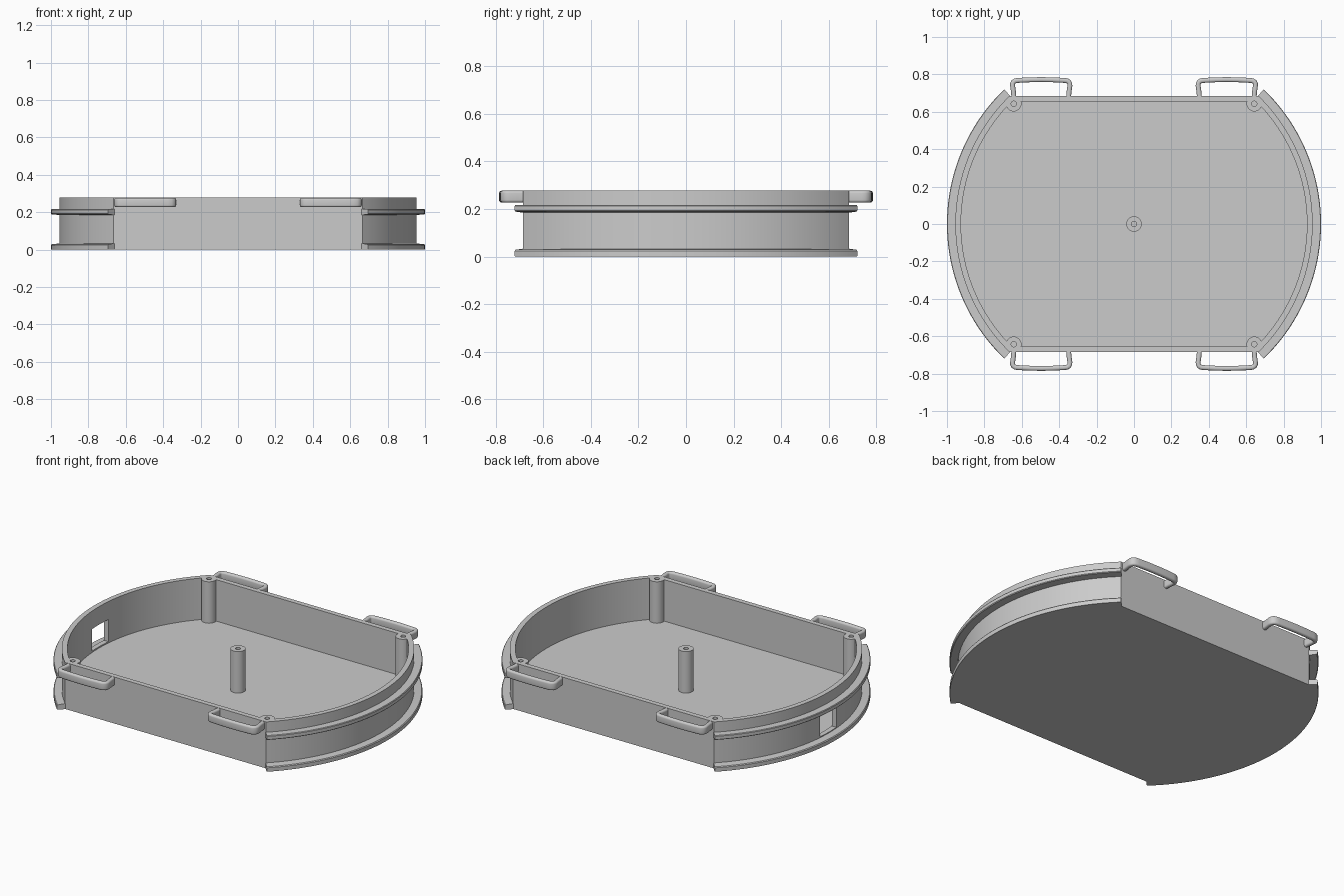
import bpy, bmesh
from math import sin, cos, asin, pi, radians

if "Cube" in bpy.data.objects:
    bpy.data.objects.remove(bpy.data.objects["Cube"])


def finish(name, bm):
    bmesh.ops.recalc_face_normals(bm, faces=bm.faces)
    mesh = bpy.data.meshes.new(name)
    bm.to_mesh(mesh)
    bm.free()
    ob = bpy.data.objects.new(name, mesh)
    bpy.context.collection.objects.link(ob)
    return ob


def smooth(ob, angle=30):
    bpy.ops.object.select_all(action='DESELECT')
    ob.select_set(True)
    bpy.context.view_layer.objects.active = ob
    bpy.ops.object.shade_smooth_by_angle(angle=radians(angle))


def prism(name, outline, z0, z1):
    bm = bmesh.new()
    face = bm.faces.new([bm.verts.new((x, y, z0)) for x, y in outline])
    top = bmesh.ops.extrude_face_region(bm, geom=[face])
    verts = [v for v in top['geom'] if isinstance(v, bmesh.types.BMVert)]
    bmesh.ops.translate(bm, verts=verts, vec=(0, 0, z1 - z0))
    return finish(name, bm)


def cylinder(name, x, y, r, z0, z1, n=32):
    pts = [(x + r * cos(2 * pi * i / n), y + r * sin(2 * pi * i / n)) for i in range(n)]
    return prism(name, pts, z0, z1)


def sweep(name, rings):
    # Skin a list of closed cross-sections and cap both ends
    bm = bmesh.new()
    loops = [[bm.verts.new(p) for p in ring] for ring in rings]
    n = len(loops[0])
    for a, b in zip(loops, loops[1:]):
        for i in range(n):
            j = (i + 1) % n
            bm.faces.new((a[i], a[j], b[j], b[i]))
    bm.faces.new(loops[0])
    bm.faces.new(loops[-1])
    return finish(name, bm)


def boolean(ob, tool, op):
    tool.hide_render = True
    mod = ob.modifiers.new(op, 'BOOLEAN')
    mod.object, mod.operation, mod.solver = tool, op, 'EXACT'
    bpy.context.view_layer.objects.active = ob
    bpy.ops.object.modifier_apply(modifier=mod.name)
    bpy.data.objects.remove(tool)


def flat_sided_disc(r, half_y, n=56):
    a = asin(half_y / r)
    arc = [-a + 2 * a * i / n for i in range(n + 1)]
    return [(r * cos(t + s), r * sin(t + s)) for s in (0, pi) for t in arc]


# Tray with hollow interior
HEIGHT, FLOOR = 0.278, 0.03
tray = prism("tray", flat_sided_disc(0.955, 0.685), 0, HEIGHT)
boolean(tray, prism("cavity", flat_sided_disc(0.925, 0.655), FLOOR, 0.4), 'DIFFERENCE')

# Corner screw posts, fused into the walls, and the centre post
spots = [(sx * 0.643, sy * 0.643) for sx in (-1, 1) for sy in (-1, 1)] + [(0, 0)]
for x, y in spots:
    boolean(tray, cylinder("post", x, y, 0.041, FLOOR - 0.01, HEIGHT), 'UNION')
for x, y in spots:
    boolean(tray, cylinder("screw_hole", x, y, 0.014, 0.1, 0.4, 20), 'DIFFERENCE')

# Cable window in the left wall
window = [(-1.1, -0.06), (-0.85, -0.06), (-0.85, 0.09), (-1.1, 0.09)]
boolean(tray, prism("window_cutter", window, 0.038, 0.17), 'DIFFERENCE')
smooth(tray)

# Curved flanges round both ends
lower = [(0.945, 0), (0.998, 0), (1.0, 0.003), (1.0, 0.024), (0.996, 0.029), (0.945, 0.034)]
upper = [(0.945, 0.184), (0.996, 0.189), (1.0, 0.193), (1.0, 0.212), (0.997, 0.216), (0.945, 0.216)]
for side, turn in (("right", 0), ("left", pi)):
    for level, profile in (("lower", lower), ("upper", upper)):
        angles = [turn + radians(-46 + 92 * i / 56) for i in range(57)]
        smooth(sweep(f"{level}_flange_{side}",
                     [[(r * cos(t), r * sin(t), z) for r, z in profile] for t in angles]))


# Loop handles on the long walls: half the path is drawn, then mirrored
half = [(0.146, 0.675), (0.149, 0.71), (0.153, 0.738), (0.153, 0.750), (0.148, 0.760),
        (0.138, 0.766), (0.12, 0.768), (0.06, 0.771)]
path = half + [(0, 0.772)] + [(-x, y) for x, y in reversed(half)]
W, H, C, ZC = 0.013, 0.025, 0.011, 0.252
section = []
for k, (sx, sz) in enumerate(((1, 1), (-1, 1), (-1, -1), (1, -1))):
    for i in range(5):
        t = pi / 2 * (k + i / 4)
        section.append((sx * (W - C) + C * cos(t), ZC + sz * (H - C) + C * sin(t)))


def handle_rings(cx, sy):
    rings = []
    for i, (x, y) in enumerate(path):
        x0, y0 = path[max(i - 1, 0)]
        x1, y1 = path[min(i + 1, len(path) - 1)]
        dx, dy = x1 - x0, y1 - y0
        d = (dx * dx + dy * dy) ** 0.5
        if i in (0, len(path) - 1):
            dx, dy, d = 0, (1 if i == 0 else -1), 1
        rings.append([(cx + x + o * dy / d, sy * (y - o * dx / d), z) for o, z in section])
    return rings


for sx, side in ((-1, "left"), (1, "right")):
    for sy, end in ((-1, "front"), (1, "back")):
        smooth(sweep(f"handle_{end}_{side}", handle_rings(sx * 0.496, sy)), 50)
